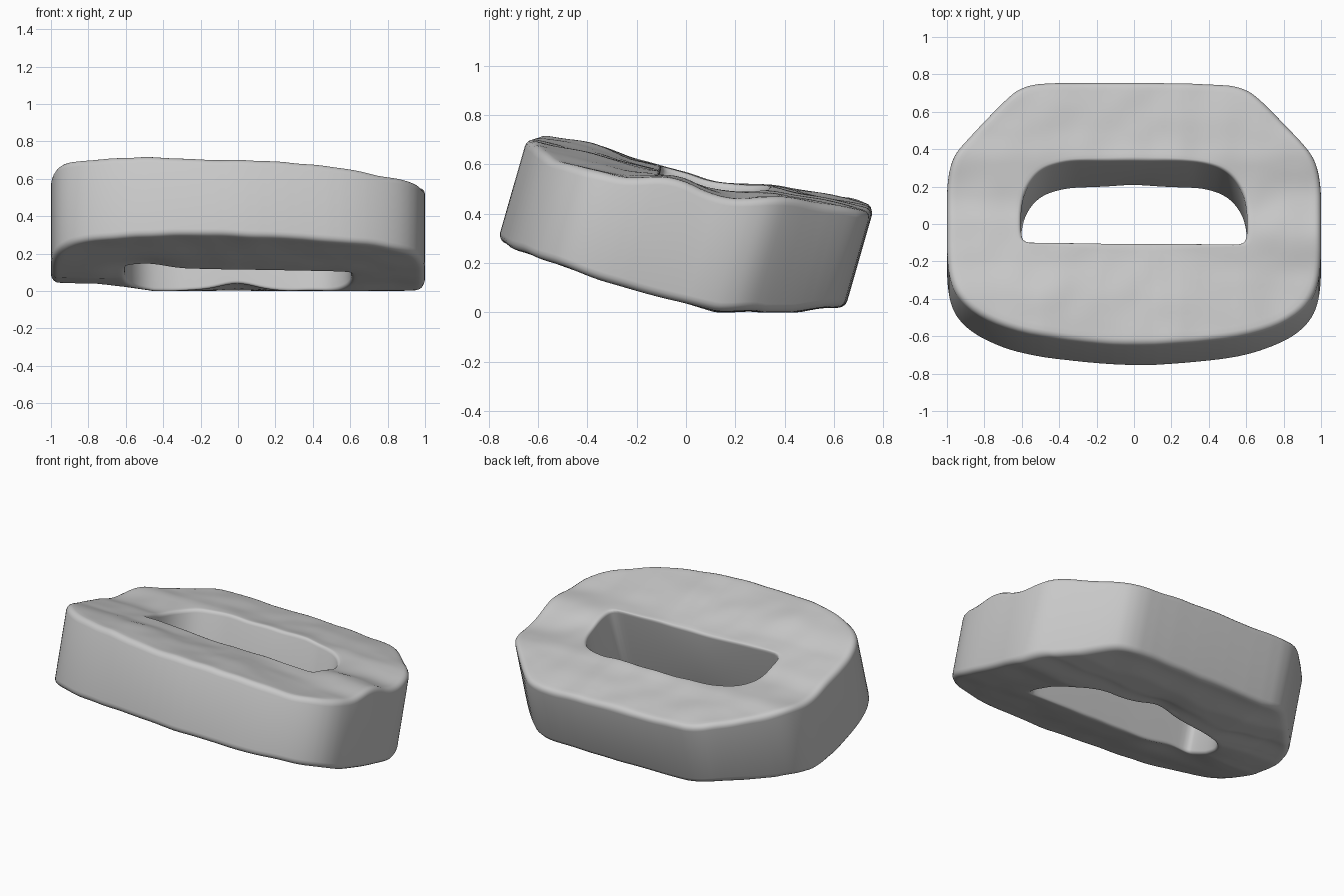
import bpy, bmesh, math
from mathutils import Vector, noise

cube = bpy.data.objects.get("Cube")
if cube:
    bpy.data.objects.remove(cube, do_unlink=True)

TILT = math.radians(16)
STEPS, RINGS = 280, 20
CENTRE = Vector((0, -0.04))

stone = bpy.data.materials.new("stone grey")
stone.use_nodes = True
stone.diffuse_color = (0.58, 0.58, 0.58, 1)
stone.node_tree.nodes["Principled BSDF"].inputs["Base Color"].default_value = (0.58, 0.58, 0.58, 1)


def soften(points, rounds=2):
    """Corner cutting of a closed outline."""
    pts = [Vector(p) for p in points]
    for _ in range(rounds):
        pts = [a.lerp(b, f) for a, b in zip(pts, pts[1:] + pts[:1]) for f in (0.25, 0.75)]
    return pts


def reach(outline, d):
    """Point where a ray from the centre meets the outline."""
    for a, b in zip(outline, outline[1:] + outline[:1]):
        a, e = a - CENTRE, b - a
        det = d.x * e.y - d.y * e.x
        if abs(det) > 1e-9:
            dist = (a.x * e.y - a.y * e.x) / det
            along = (a.x * d.y - a.y * d.x) / det
            if dist > 0 and -1e-6 <= along <= 1 + 1e-6:
                return CENTRE + d * dist


def clamp(f):
    return max(0, min(1, f))


def bump(x, v, cx, cv, size):
    return math.exp(-((x - cx) ** 2 + (v - cv) ** 2) / size ** 2)


def profile(table, v):
    for (a, p), (b, q) in zip(table, table[1:]):
        if v <= b:
            f = clamp((v - a) / (b - a))
            return p + (q - p) * f * f * (3 - 2 * f)
    return table[-1][1]


def lump(x, v, seed):
    p = Vector((x * 2.6, v * 2.6, seed))
    return 0.01 * noise.noise(p) + 0.007 * noise.noise(p * 2.3)


# Heights of the two worn faces along the tilted axis, and their side variations
TOP = [(-0.81, 0.5), (-0.4, 0.515), (-0.1, 0.54), (0.25, 0.59), (0.62, 0.618)]
RIGHT_DIP = [(-0.81, 0.06), (-0.44, 0.06), (-0.2, 0.02), (0.07, 0.06), (0.36, 0.025), (0.62, 0.03)]
LEFT_RISE = [(-0.81, 0.028), (-0.57, 0.045), (-0.36, 0.028), (0, 0), (0.3, 0.015), (0.62, 0.018)]
BOTTOM = [(-0.81, 0.075), (-0.2, 0.042), (0.1, 0.04), (0.3, 0.09), (0.62, 0.195)]


def top(x, v):
    dip = clamp((x - 0.25) / 0.7) * profile(RIGHT_DIP, v)
    rise = clamp((0.1 - x) / 0.6) * profile(LEFT_RISE, v)
    return profile(TOP, v) - dip + rise + lump(x, v, 3)


def bottom(x, v):
    front = clamp(-v / 0.6)
    raised = 0.035 * bump(x, v, 0, 0.18, 0.14) + 0.035 * bump(x, v, -0.5, -0.26, 0.16)
    left = 0.045 * clamp((-x - 0.45) / 0.3) * clamp((v + 0.1) / 0.25)
    w = profile(BOTTOM, v) - 0.025 * x * front + 0.7 * lump(x, v, 8)
    # the back rests flat on the ground
    return max(w, v * math.tan(TILT) + 0.003) + raised + left


# Outer and hole outlines: the front is curved, the back corners are cut
half = [(0.3, -0.797), (0.6, -0.755), (0.82, -0.67), (0.95, -0.56), (1, -0.4), (1, -0.1),
        (1, 0.08), (0.97, 0.21), (0.9, 0.3), (0.68, 0.53), (0.59, 0.595), (0.45, 0.618)]
hole_half = [(0.5, -0.255), (0.575, -0.255), (0.605, -0.225), (0.605, -0.06), (0.575, 0.05),
             (0.5, 0.14), (0.38, 0.18), (0.25, 0.187)]
mirror = lambda pts: [(-x, y) for x, y in reversed(pts)]
outer = soften([(0, -0.817)] + half + mirror(half))
inner = soften(hole_half + mirror(hole_half))

# Cross-section with rounded rims
R_IN, R_OUT = 0.02, 0.035
ARC = [math.radians(a) for a in (0, 22, 45, 67, 90)]


def section(p_in, p_out):
    width = (p_out - p_in).length
    face = [(R_IN * (1 - math.cos(a)), R_IN * (1 - math.sin(a))) for a in ARC]
    face += [(R_IN + (width - R_IN - R_OUT) * i / RINGS, 0) for i in range(1, RINGS)]
    face += [(width - R_OUT * (1 - math.sin(a)), R_OUT * (1 - math.cos(a))) for a in ARC]
    direction = (p_out - p_in).normalized()
    upper, lower = [], []
    for d, drop in face:
        p = p_in + direction * d
        upper.append((p.x, p.y, top(p.x, p.y) - drop))
        lower.append((p.x, p.y, bottom(p.x, p.y) + drop))
    return upper + lower[::-1]


# Sweep the section around the opening
bm = bmesh.new()
loops = []
for i in range(STEPS):
    ang = math.tau * (i + 0.5) / STEPS
    d = Vector((math.cos(ang), math.sin(ang)))
    loop = []
    for x, v, w in section(reach(inner, d), reach(outer, d)):
        y = v * math.cos(TILT) + w * math.sin(TILT)
        z = w * math.cos(TILT) - v * math.sin(TILT)
        loop.append(bm.verts.new((x, y, z)))
    loops.append(loop)
for a, b in zip(loops, loops[1:] + loops[:1]):
    for j in range(len(a)):
        k = (j + 1) % len(a)
        bm.faces.new((a[j], a[k], b[k], b[j]))
bmesh.ops.recalc_face_normals(bm, faces=bm.faces)

# Rest on the ground, centred
ys = [v.co.y for v in bm.verts]
low = min(v.co.z for v in bm.verts)
bmesh.ops.translate(bm, verts=bm.verts, vec=(0, -(min(ys) + max(ys)) / 2, -low))

mesh = bpy.data.meshes.new("stone_ring")
bm.to_mesh(mesh)
bm.free()
mesh.materials.append(stone)
ring = bpy.data.objects.new("stone_ring", mesh)
bpy.context.collection.objects.link(ring)
bpy.context.view_layer.objects.active = ring
ring.select_set(True)
bpy.ops.object.shade_smooth_by_angle(angle=math.radians(40))
